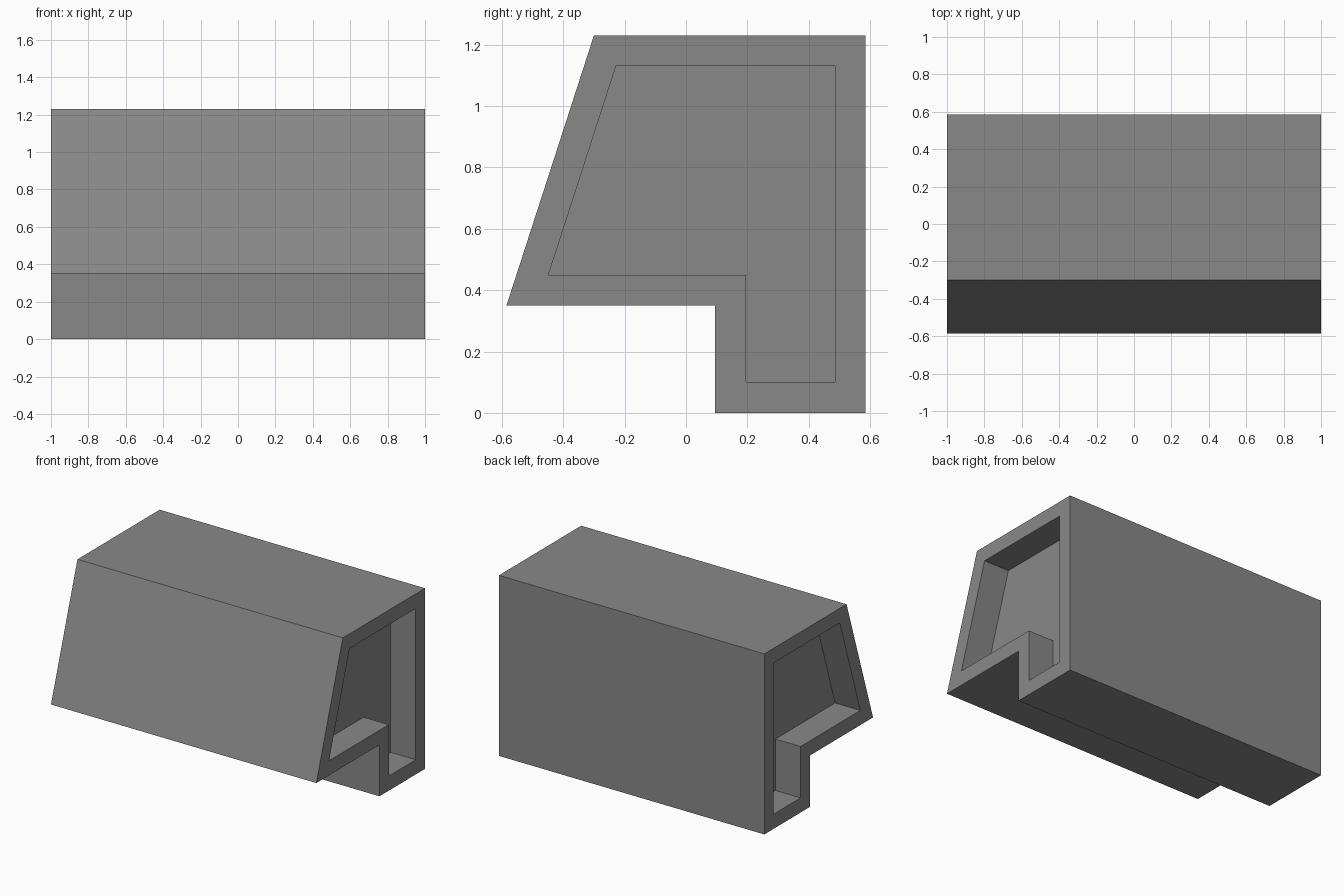
import bpy
import bmesh

if "Cube" in bpy.data.objects:
    bpy.data.objects.remove(bpy.data.objects["Cube"])

# Side profiles (y, z): outer silhouette and the recess outline inset by 0.1
OUTER = [(-0.585, 0.35), (0.095, 0.35), (0.095, 0.0),
         (0.585, 0.0), (0.585, 1.23), (-0.30, 1.23)]
INNER = [(-0.448, 0.45), (0.195, 0.45), (0.195, 0.10),
         (0.485, 0.10), (0.485, 1.13), (-0.228, 1.13)]
HALF = 1.0
DEPTH = 0.19  # recess depth at each end

grey = bpy.data.materials.new("mid grey")
grey.diffuse_color = (0.25, 0.25, 0.25, 1.0)
grey.use_nodes = True
grey.node_tree.nodes["Principled BSDF"].inputs["Base Color"].default_value = grey.diffuse_color

bm = bmesh.new()


def ring(profile, x):
    return [bm.verts.new((x, y, z)) for y, z in profile]


# Rings from the left recess panel, around the rim and body, to the right panel
rings = [ring(INNER, -HALF + DEPTH), ring(INNER, -HALF), ring(OUTER, -HALF),
         ring(OUTER, HALF), ring(INNER, HALF), ring(INNER, HALF - DEPTH)]
for a, b in zip(rings, rings[1:]):
    for i in range(len(a)):
        j = (i + 1) % len(a)
        bm.faces.new((a[i], a[j], b[j], b[i]))

# Recessed end panels
bm.faces.new(rings[0])
bm.faces.new(rings[-1])
bmesh.ops.recalc_face_normals(bm, faces=bm.faces[:])
if bm.calc_volume(signed=True) < 0:
    bmesh.ops.reverse_faces(bm, faces=bm.faces[:])

mesh = bpy.data.meshes.new("counter_body")
bm.to_mesh(mesh)
bm.free()
mesh.materials.append(grey)
body = bpy.data.objects.new("counter_body", mesh)
bpy.context.collection.objects.link(body)
